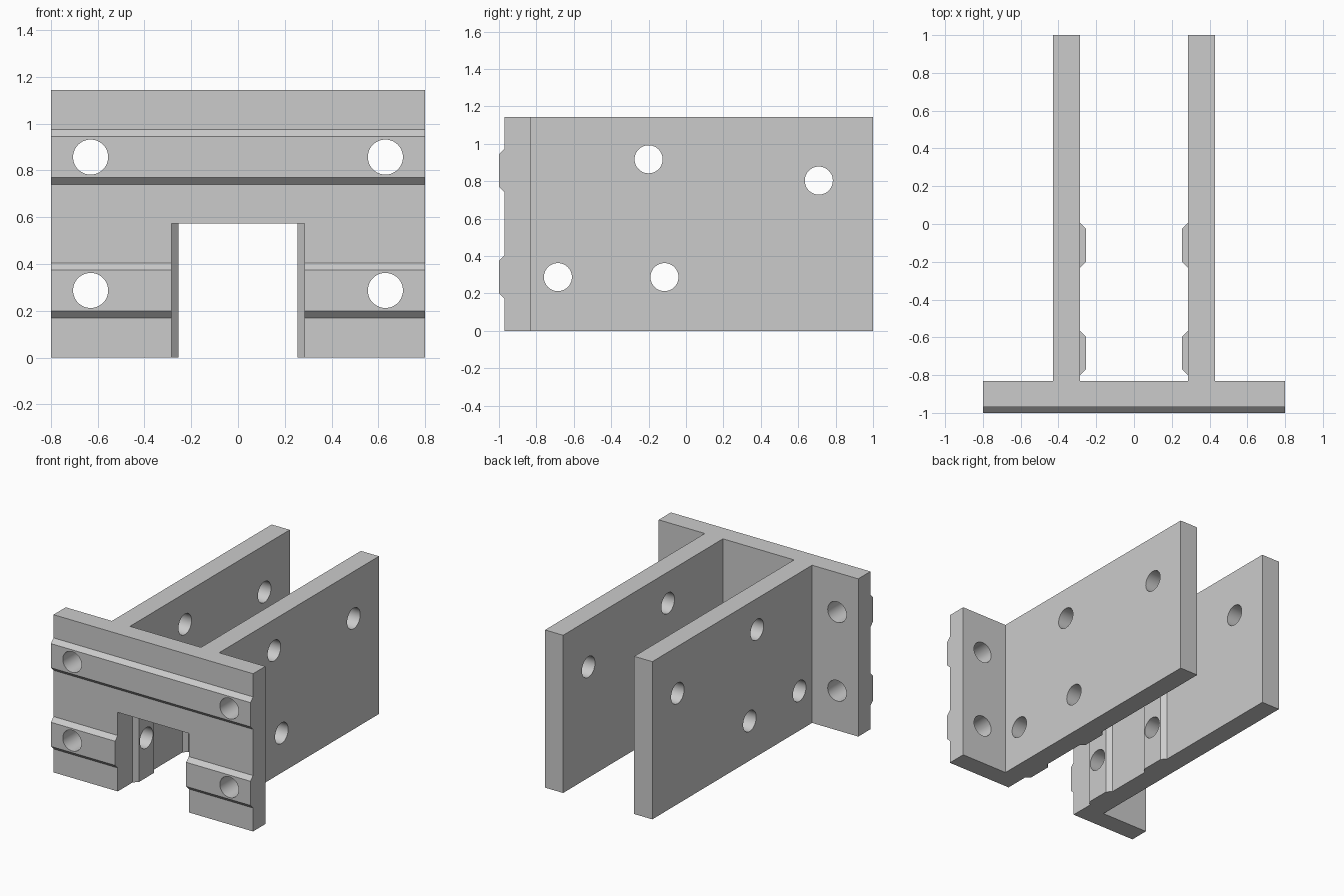
import bpy, bmesh, math
from mathutils import Vector

if "Cube" in bpy.data.objects:
    bpy.data.objects.remove(bpy.data.objects["Cube"], do_unlink=True)

HEIGHT = 1.143
GAP, WALL = 0.285, 0.43        # inner and outer faces of the side walls
NOTCH = 0.573                  # top of the notch and of the inner ribs
FACE, BACK = -0.97, -0.83      # front and back of the mounting plate
RIB, RIB_W, R = 0.03, 0.235, 0.075

grey = bpy.data.materials.new("plain grey")
grey.use_nodes = True
colour = (0.6, 0.6, 0.6, 1)
grey.diffuse_color = colour
grey.node_tree.nodes["Principled BSDF"].inputs["Base Color"].default_value = colour


def prism(name, profile, direction):
    """Extrude a closed 3D outline along a direction."""
    bm = bmesh.new()
    face = bm.faces.new([bm.verts.new(p) for p in profile])
    new = bmesh.ops.extrude_face_region(bm, geom=[face])["geom"]
    bmesh.ops.translate(bm, vec=Vector(direction),
                        verts=[v for v in new if isinstance(v, bmesh.types.BMVert)])
    bmesh.ops.recalc_face_normals(bm, faces=bm.faces)
    mesh = bpy.data.meshes.new(name)
    bm.to_mesh(mesh)
    bm.free()
    mesh.materials.append(grey)
    obj = bpy.data.objects.new(name, mesh)
    bpy.context.collection.objects.link(obj)
    return obj


def box(name, x0, x1, y0, y1, z0, z1):
    return prism(name, [(x0, y0, z0), (x1, y0, z0), (x1, y1, z0), (x0, y1, z0)],
                 (0, 0, z1 - z0))


def rib_profile(start):
    """Position along the face and outward height of a chamfered rib."""
    end = start + RIB_W
    return [(start - RIB, -RIB), (start, 0), (start + RIB, RIB),
            (end - RIB, RIB), (end, 0), (end + RIB, -RIB)]


def cylinder(name, centre, axis):
    ring = []
    for i in range(48):
        a = 2 * math.pi * i / 48
        u, v = R * math.cos(a), R * math.sin(a)
        offset = (0, u, v) if axis == "x" else (u, 0, v)
        ring.append(Vector(centre) + Vector(offset))
    return prism(name, ring, (3, 0, 0) if axis == "x" else (0, 0.5, 0))


def combine(target, others, operation):
    for other in others:
        mod = target.modifiers.new(operation.lower(), "BOOLEAN")
        mod.operation, mod.solver, mod.object = operation, "EXACT", other
    bpy.context.view_layer.objects.active = target
    for mod in list(target.modifiers):
        bpy.ops.object.modifier_apply(modifier=mod.name)
    for other in others:
        bpy.data.objects.remove(other, do_unlink=True)


# Front plate, with two chamfered ribs across it
bracket = box("mounting_bracket", -0.8, 0.8, FACE, BACK, 0, HEIGHT)
parts = [prism("front_rib", [(-0.8, FACE - h, z) for z, h in rib_profile(start)], (1.6, 0, 0))
         for start in (0.17, 0.74)]
combine(bracket, parts, "UNION")

# Notch in the plate
combine(bracket, [box("notch_cutter", -GAP, GAP, -1.2, -0.7, -0.2, NOTCH)], "DIFFERENCE")

# Side walls, with upright ribs on their inner faces
parts = []
for side in (-1, 1):
    parts.append(box("side_wall", side * GAP, side * WALL, FACE + 0.05, 1, 0, HEIGHT))
    for start in (-0.8, -0.23):
        outline = [(side * (GAP - h), y, 0) for y, h in rib_profile(start)]
        parts.append(prism("inner_rib", outline, (0, 0, NOTCH)))
combine(bracket, parts, "UNION")

# Bolt holes through the plate and through both walls
holes = [cylinder("plate_hole", (x, -1.2, z), "y")
         for x in (-0.63, 0.63) for z in (0.287, 0.857)]
holes += [cylinder("wall_hole", (-1.5, y, z), "x")
          for y, z in ((-0.685, 0.287), (-0.115, 0.287), (-0.2, 0.917), (0.71, 0.803))]
combine(bracket, holes, "DIFFERENCE")

# Smooth hole walls, sharp edges elsewhere
bpy.ops.object.select_all(action="DESELECT")
bracket.select_set(True)
bpy.context.view_layer.objects.active = bracket
bpy.ops.object.shade_smooth_by_angle(angle=math.radians(30))
